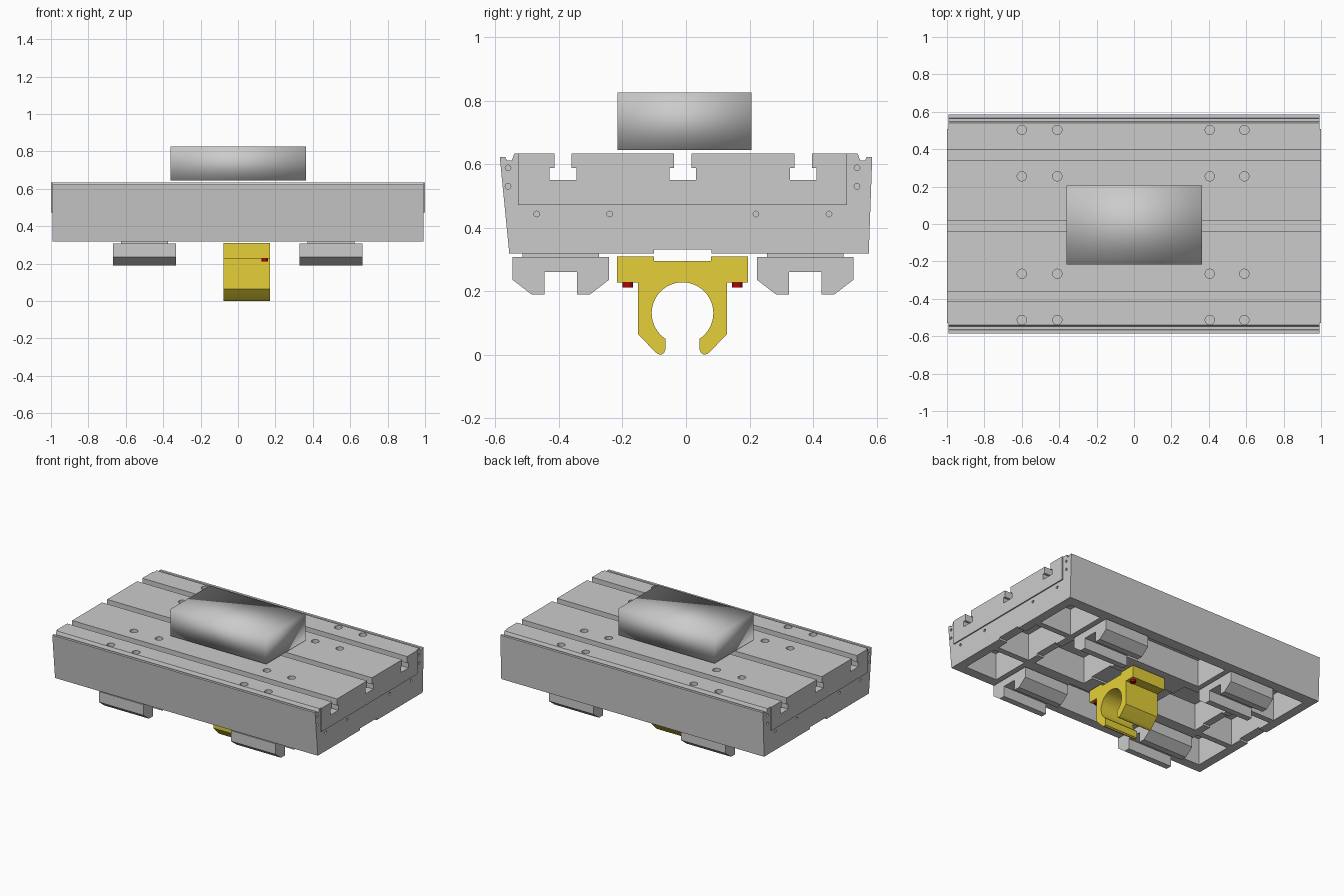
import bpy, bmesh, math
from mathutils import Matrix, Vector

if "Cube" in bpy.data.objects:
    bpy.data.objects.remove(bpy.data.objects["Cube"])


def finish(name, bm, color=None):
    bmesh.ops.recalc_face_normals(bm, faces=bm.faces)
    me = bpy.data.meshes.new(name)
    bm.to_mesh(me)
    bm.free()
    ob = bpy.data.objects.new(name, me)
    bpy.context.collection.objects.link(ob)
    if color:
        mat = bpy.data.materials.get(color[0]) or bpy.data.materials.new(color[0])
        mat.diffuse_color = color[1]
        mat.use_nodes = True
        mat.node_tree.nodes["Principled BSDF"].inputs["Base Color"].default_value = mat.diffuse_color
        me.materials.append(mat)
    return ob


def add_box(bm, x0, x1, y0, y1, z0, z1):
    m = Matrix.Translation(((x0 + x1) / 2, (y0 + y1) / 2, (z0 + z1) / 2))
    bmesh.ops.create_cube(bm, size=1, matrix=m @ Matrix.Diagonal((x1 - x0, y1 - y0, z1 - z0, 1)))


def add_cyl(bm, c, r, depth, axis='Z', n=16):
    rot = Matrix.Rotation(math.pi / 2, 4, 'Y') if axis == 'X' else Matrix.Identity(4)
    bmesh.ops.create_cone(bm, cap_ends=True, segments=n, radius1=r, radius2=r, depth=depth,
                          matrix=Matrix.Translation(c) @ rot)


def prism(name, pts, x0, x1, color=None):
    """Extrude a (y, z) profile along x."""
    bm = bmesh.new()
    f = bm.faces.new([bm.verts.new((x0, y, z)) for y, z in pts])
    ext = bmesh.ops.extrude_face_region(bm, geom=[f])
    bmesh.ops.translate(bm, vec=(x1 - x0, 0, 0),
                        verts=[v for v in ext['geom'] if isinstance(v, bmesh.types.BMVert)])
    return finish(name, bm, color)


def cut(ob, bm):
    c = finish('cutter', bm)
    c.hide_render = True
    mod = ob.modifiers.new('cut', 'BOOLEAN')
    mod.operation, mod.object, mod.solver = 'DIFFERENCE', c, 'EXACT'
    bpy.context.view_layer.objects.active = ob
    bpy.ops.object.modifier_apply(modifier=mod.name)
    bpy.data.objects.remove(c)


def smooth(ob, angle=30):
    bpy.ops.object.select_all(action='DESELECT')
    ob.select_set(True)
    bpy.context.view_layer.objects.active = ob
    bpy.ops.object.shade_smooth_by_angle(angle=math.radians(angle))


TOP, BOT = 0.633, 0.318
SLOTS = (-0.387, -0.01, 0.369)


def slot_points():
    """T-slot outlines along the top edge, from -y to +y."""
    pts = []
    for c in SLOTS:
        half = [(-0.027, TOP), (-0.027, 0.588), (-0.042, 0.588), (-0.042, 0.55)]
        pts += [(c + y, z) for y, z in half] + [(c - y, z) for y, z in reversed(half)]
    return pts


# table casting with T-slots, slightly tapered side walls
table = prism('table', [(-0.556, BOT), (-0.586, 0.622), (-0.568, 0.622), (-0.564, 0.612),
                        (-0.548, 0.612), (-0.54, TOP)] + slot_points() +
              [(0.54, TOP), (0.548, 0.612), (0.564, 0.612), (0.568, 0.622), (0.586, 0.622),
               (0.575, BOT)], -0.992, 0.992)

# hollow pockets under the table, leaving ribs and mounting areas
bm = bmesh.new()
for s in (-1, 1):
    for y0, y1 in ((-0.49, -0.22), (-0.18, 0.18), (0.22, 0.5)):
        xs = sorted((s * 0.69, s * 0.93))
        add_box(bm, *xs, y0, y1, 0.2, 0.5)
    add_box(bm, *sorted((s * 0.25, s * 0.64)), -0.18, 0.18, 0.2, 0.5)
for y0, y1 in ((-0.49, -0.24), (0.24, 0.5)):
    add_box(bm, -0.31, 0.31, y0, y1, 0.2, 0.5)
cut(table, bm)

# shallow relief along the middle of the underside
bm = bmesh.new()
add_box(bm, -1.1, 1.1, -0.1, 0.08, 0.2, 0.331)
cut(table, bm)

# bolt holes in the top and small tapped holes in the ends
bm = bmesh.new()
for x in (-0.6, -0.41, 0.405, 0.59):
    for y in (-0.513, -0.266, 0.255, 0.503):
        add_cyl(bm, (x, y, 0.63), 0.025, 0.09)
for x in (-0.99, 0.99):
    for y, z in [(y, z) for y in (-0.56, 0.538) for z in (0.53, 0.588)] + \
                [(y, 0.443) for y in (-0.47, -0.24, 0.22, 0.45)]:
        add_cyl(bm, (x, y, z), 0.009, 0.06, 'X', 12)
cut(table, bm)
smooth(table)

# thin end plates with matching slots
for s, side in ((-1, 'left'), (1, 'right')):
    prism(side + '_end_plate', [(-0.528, 0.472), (-0.528, TOP)] + slot_points() +
          [(0.507, TOP), (0.507, 0.472)], s * 0.99, s * 1.0)

# guide blocks with rail channel, and the pads above them
half = [(0.152, 0.308), (0.152, 0.236), (0.092, 0.19), (0.051, 0.19), (0.051, 0.26)]
for x in (-0.5, 0.497):
    for y in (-0.394, 0.375):
        prism('guide_block', [(y + a, z) for a, z in half] +
              [(y - a, z) for a, z in reversed(half)], x - 0.168, x + 0.168)
        bm = bmesh.new()
        add_box(bm, x - 0.125, x + 0.125, y - 0.12, y + 0.12, 0.306, 0.32)
        finish('guide_pad', bm)

# ball screw nut bracket: open bore, flanges and rounded jaws
GOLD = ('gold', (0.78, 0.63, 0.04, 1))
C = -0.011
side = [(0.09, 0.295), (0.09, 0.31), (0.206, 0.31), (0.206, 0.228), (0.14, 0.228),
        (0.14, 0.065), (0.087, 0.01), (0.078, 0.003), (0.068, 0.0), (0.058, 0.006),
        (0.053, 0.018)]
a0 = math.asin(0.053 / 0.097)
n = 40
arc = []
for i in range(n + 1):
    a = -math.pi / 2 + a0 + (2 * math.pi - 2 * a0) * i / n
    arc.append((0.097 * math.cos(a), 0.131 + 0.097 * math.sin(a)))
outline = side + arc + [(-y, z) for y, z in reversed(side)]
bracket = prism('nut_bracket', [(C + y, z) for y, z in outline], -0.078, 0.172, GOLD)
smooth(bracket)

# red screws below the bracket flanges
for y in (-0.183, 0.161):
    bm = bmesh.new()
    add_cyl(bm, (0.143, y, 0.222), 0.017, 0.02)
    smooth(finish('bracket_screw', bm, ('red', (0.5, 0.0, 0.0, 1))))

# smooth-shaded block hovering just above the table
bm = bmesh.new()
add_box(bm, -0.36, 0.364, -0.216, 0.206, 0.645, 0.826)
block = finish('work_block', bm)
for p in block.data.polygons:
    p.use_smooth = True
